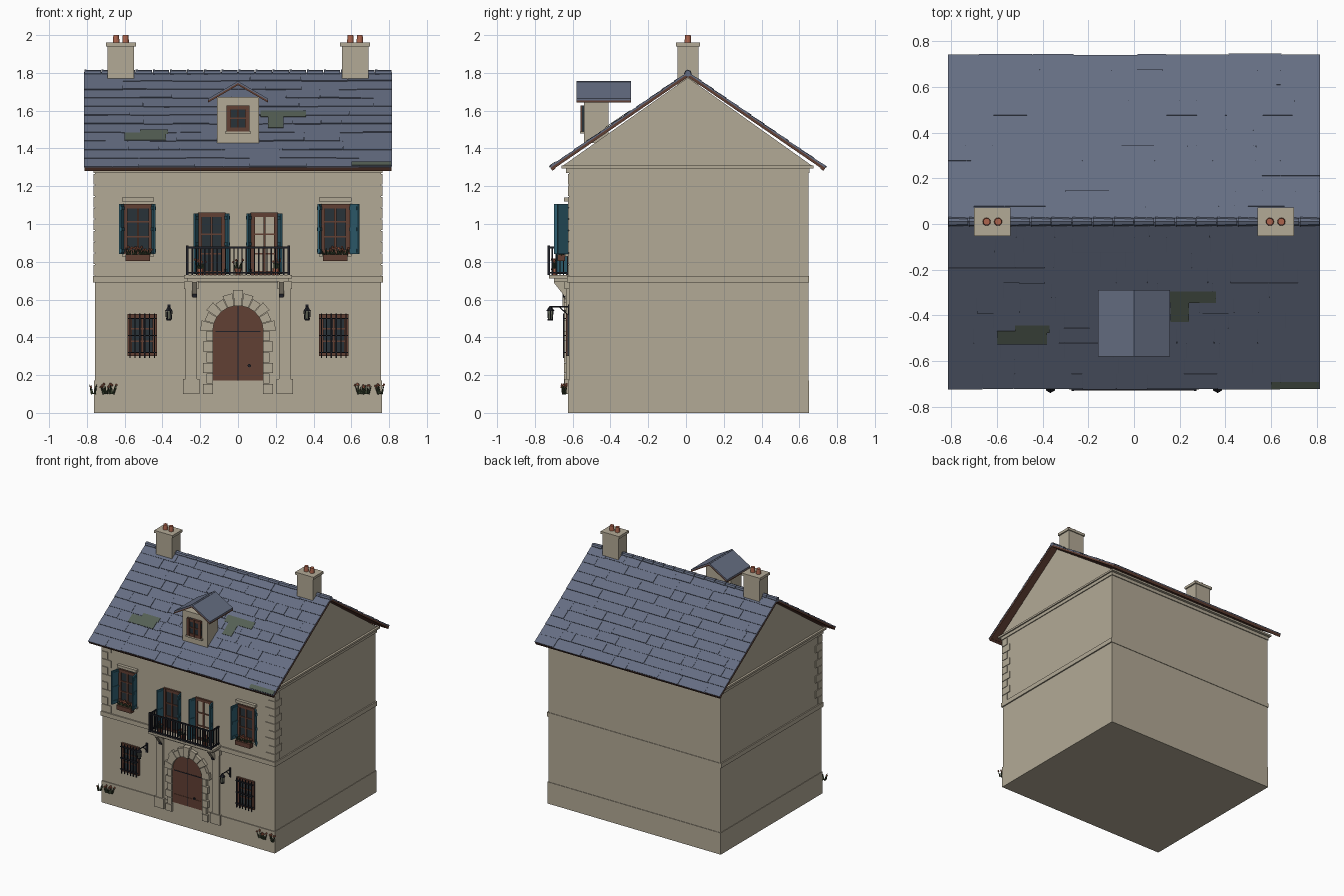
import bpy, bmesh, math, random
from mathutils import Matrix, Vector

random.seed(4)
if "Cube" in bpy.data.objects:
    bpy.data.objects.remove(bpy.data.objects["Cube"], do_unlink=True)

COLOURS = {
    "stone": (0.45, 0.40, 0.305), "slate": (0.13, 0.155, 0.225),
    "wood": (0.12, 0.05, 0.033), "iron": (0.013, 0.014, 0.02),
    "glass": (0.022, 0.032, 0.04), "shutter_blue": (0.03, 0.12, 0.17),
    "terracotta": (0.42, 0.13, 0.075), "moss": (0.09, 0.115, 0.09),
    "leaf": (0.035, 0.05, 0.025), "lamp_glow": (0.42, 0.45, 0.33)}
MATS = {}
for key, rgb in COLOURS.items():
    m = bpy.data.materials.new(key)
    m.use_nodes = True
    m.diffuse_color = (*rgb, 1)
    bsdf = m.node_tree.nodes["Principled BSDF"]
    bsdf.inputs["Base Color"].default_value = (*rgb, 1)
    bsdf.inputs["Roughness"].default_value = 0.8
    MATS[key] = m


class Part:
    """Collects primitives into one named object."""
    def __init__(self, name, mat="stone"):
        self.name, self.mat = name, mat
        self.bm, self.used = bmesh.new(), []

    def paint(self, verts, mat):
        mat = mat or self.mat
        if mat not in self.used:
            self.used.append(mat)
        for f in {f for v in verts for f in v.link_faces}:
            f.material_index = self.used.index(mat)

    def box(self, x, y, z, mat=None, M=Matrix()):
        size = Matrix.Diagonal((x[1] - x[0], y[1] - y[0], z[1] - z[0], 1))
        mid = Matrix.Translation((sum(x) / 2, sum(y) / 2, sum(z) / 2))
        self.paint(bmesh.ops.create_cube(self.bm, size=1, matrix=M @ mid @ size)["verts"], mat)

    def cone(self, a, b, r1, r2, mat=None, sides=10):
        a, b = Vector(a), Vector(b)
        rot = (b - a).to_track_quat('Z', 'Y').to_matrix().to_4x4()
        vs = bmesh.ops.create_cone(self.bm, cap_ends=True, segments=sides, radius1=r1, radius2=r2,
                                   depth=(b - a).length,
                                   matrix=Matrix.Translation((a + b) / 2) @ rot)["verts"]
        self.paint(vs, mat)

    def prism(self, pts, lo, hi, axis="y", mat=None):
        """Extrude a profile: (x, z) along y, or (y, z) along x."""
        place = (lambda p, d: (p[0], d, p[1])) if axis == "y" else (lambda p, d: (d, p[0], p[1]))
        ends = [[self.bm.verts.new(place(p, d)) for p in pts] for d in (lo, hi)]
        for e in ends:
            self.bm.faces.new(e)
        for i in range(len(pts)):
            j = (i + 1) % len(pts)
            self.bm.faces.new((ends[0][i], ends[0][j], ends[1][j], ends[1][i]))
        self.paint(ends[0] + ends[1], mat)

    def tuft(self, x, y, z, h, n, flower=False):
        for _ in range(n):
            dx, dy = random.uniform(-.02, .02), random.uniform(-.015, .015)
            tip = (x + dx * 1.5, y + dy, z + h * random.uniform(.6, 1))
            self.cone((x + dx * .6, y + dy * .5, z), tip, .006, .001, "leaf", 4)
            if flower and random.random() < .5:
                self.cone(tip, (tip[0], tip[1], tip[2] + .01), .007, .004, "terracotta", 5)

    def finish(self):
        bmesh.ops.recalc_face_normals(self.bm, faces=self.bm.faces)
        me = bpy.data.meshes.new(self.name)
        self.bm.to_mesh(me)
        self.bm.free()
        for k in self.used:
            me.materials.append(MATS[k])
        bpy.context.collection.objects.link(bpy.data.objects.new(self.name, me))


def sym(r):
    return (-r, r)


F = -.62  # front wall plane

# Walls, plinth, string course, cornice and gables
p = Part("walls")
p.box(sym(.758), (F, .648), (0, 1.28))
p.box(sym(.762), (F - .006, .652), (0, .172))
p.box(sym(.768), (F - .01, .652), (.69, .725))
p.box(sym(.765), (F - .015, .655), (1.27, 1.295))
p.box(sym(.775), (-.66, .675), (1.295, 1.31))
p.prism([(-.65, 1.31), (.665, 1.31), (.01, 1.775)], -.758, .758, "x")
p.finish()

# Alternating corner stones on the upper storey
p = Part("corner_stones")
for s in (-1, 1):
    for i in range(9):
        w, z = (.08, .05)[i % 2], .728 + i * .06
        p.box(sorted((s * (.758 - w), s * .764)), (F - .006, F + .13 - w), (z, z + .056))
p.finish()

# Main roof: boards below, slates in random lengths above
TILT, LEN = math.atan2(.5, .73), math.hypot(.5, .73)
slope = Matrix.Translation((0, -.73, 1.30)) @ Matrix.Rotation(TILT, 4, 'X')
centre = Matrix.Translation((0, .01, 0))
sides = [centre @ slope, centre @ Matrix.Rotation(math.pi, 4, 'Z') @ slope]
boards, slates = Part("roof_boards", "wood"), Part("roof_slates", "slate")
ROWS = 11
step = LEN / ROWS
for M in sides:
    boards.box(sym(.812), (.006, LEN), (-.018, -.004), M=M)
    boards.box(sym(.812), (.0, .02), (-.022, -.002), M=M)
    slates.box(sym(.813), (.002, LEN), (-.004, .002), M=M)
    for r in range(ROWS):
        x = -.815
        while x < .815:
            end = x + random.uniform(.1, .32)
            end = .815 if end > .75 else end
            lay = M @ Matrix.Translation((0, r * step, random.uniform(.003, .006))) @ Matrix.Rotation(-.04, 4, 'X')
            slates.box((x + .001, end - .001), (random.uniform(-.004, .004), step), (-.003, .002), M=lay)
            x = end
boards.finish()
slates.finish()

p = Part("roof_moss", "moss")
for x0, x1, v0, v1 in ((-.6, -.38, .24, .31), (-.52, -.37, .30, .34), (.12, .36, .46, .52),
                       (.16, .24, .36, .46), (.6, .81, .005, .04)):
    p.box((x0, x1), (v0, v1), (.007, .010), M=sides[0])
p.finish()

# Ridge tiles
p = Part("ridge_tiles", "slate")
for i in range(18):
    x = -.815 + i * 1.63 / 18
    p.cone((x + .002, .01, 1.797), (x + .0885, .01, 1.797), .02, .017, sides=8)
p.finish()

# Chimneys with pots
for s, side in ((-1, "right"), (1, "left")):
    p = Part(side + "_chimney")
    c = s * .62
    p.box((c - .07, c + .07), (-.045, .065), (1.72, 1.945))
    p.box((c - .08, c + .08), (-.053, .073), (1.94, 1.96))
    for d in (-.025, .025):
        p.cone((c + d, .01, 1.955), (c + d, .01, 2.0), .018, .015, "terracotta", 12)
    p.finish()


def casement(p, x, w, z0, z1, y, pane="glass", bars=2):
    """Timber frame with mullion and cross bars over a pane."""
    p.box((x - w, x + w), (y - .006, y + .01), (z0, z1), pane)
    t = .011
    for c in (x - w + t, x, x + w - t):
        p.box((c - t, c + t) if c != x else (c - .006, c + .006), (y - .014, y + .005), (z0, z1), "wood")
    for i in range(bars + 2):
        z = z0 + t + (z1 - z0 - 2 * t) * i / (bars + 1)
        h = t if i in (0, bars + 1) else .004
        p.box((x - w, x + w), (y - .013, y + .005), (z - h, z + h), "wood")


def shutter(p, hinge, way, z0, z1, angle, width=.07):
    """Leaf hinged at the wall, opened outward, with slat rails."""
    M = Matrix.Translation((hinge, F - .008, 0)) @ Matrix.Rotation(-way * math.radians(angle), 4, 'Z')
    p.box(sorted((0, way * width)), (-.005, .005), (z0, z1), "shutter_blue", M)
    for i in range(3):
        z = z0 + .01 + (z1 - z0 - .04) * i / 2
        p.box(sorted((way * .008, way * (width - .008))), (-.008, .008), (z, z + .018), "shutter_blue", M)


# Dormer
p = Part("dormer")
p.box(sym(.11), (-.54, -.41), (1.43, 1.672))
p.box(sym(.07), (-.56, -.53), (1.478, 1.49))
casement(p, 0, .06, 1.49, 1.628, -.545, bars=1)
for s in (-1, 1):
    for lift, mat in ((0, "wood"), (.01, "slate")):
        z = 1.648 + lift
        p.prism([(0, z + .087), (s * .158, z - .005), (s * .158, z + .006), (0, z + .098)], -.58, -.29, mat=mat)
p.cone((0, -.58, 1.749), (0, -.29, 1.749), .009, .009, "slate", 6)
p.finish()

# Upper windows with shutters and flower boxes
for x, side, a, b in ((-.53, "right", 75, 80), (.515, "left", 80, 48)):
    p = Part(side + "_upper_window")
    casement(p, x, .077, .84, 1.105, F - .002)
    p.box((x - .085, x + .085), (F - .025, F), (1.118, 1.14))
    p.box((x - .085, x + .085), (F - .02, F), (.828, .842))
    shutter(p, x - .077, -1, .84, 1.105, a)
    shutter(p, x + .077, 1, .84, 1.105, b)
    p.box((x - .065, x + .065), (F - .06, F - .02), (.803, .838), "wood")
    for i in range(5):
        p.tuft(x - .054 + i * .027, F - .04, .835, .04, 5, True)
    p.finish()

# Balcony doors
for x, side, pane in ((-.14, "right", "glass"), (.14, "left", "stone")):
    p = Part(side + "_balcony_door")
    casement(p, x, .073, .728, 1.06, F - .002, pane)
    shutter(p, x - .073, -1, .735, 1.055, 72, .06)
    shutter(p, x + .073, 1, .735, 1.055, 72, .06)
    p.finish()

# Balcony slab, brackets, railing and pots
p = Part("balcony")
p.box(sym(.285), (-.725, F), (.712, .73))
p.box(sym(.27), (-.70, F), (.695, .712))
for s in (-1, 1):
    p.prism([(F, .70), (-.70, .70), (-.70, .69), (-.645, .62), (F, .61)], s * .23 - .014, s * .23 + .014, "x")
    p.box((s * .23 - .012, s * .23 + .012), (-.652, -.64), (.612, .685), "iron")
p.finish()
p = Part("balcony_railing", "iron")
for z in (.742, .875):
    p.box(sym(.27), (-.73, -.72), (z - .005, z + .005))
    for s in (-1, 1):
        p.box(sorted((s * .262, s * .27)), (-.73, F), (z - .005, z + .005))
for i in range(25):
    x = -.264 + i * .022
    p.box((x - .003, x + .003), (-.728, -.722), (.73, .875))
for s in (-1, 1):
    for i in range(5):
        y = -.708 + i * .02
        p.box((s * .266 - .003, s * .266 + .003), (y - .003, y + .003), (.73, .875))
    p.box((s * .268 - .006, s * .268 + .006), (-.732, -.72), (.73, .885))
p.finish()
p = Part("balcony_pots", "terracotta")
for x in (-.2, 0, .2):
    p.cone((x, -.695, .73), (x, -.695, .765), .014, .02)
    p.tuft(x, -.695, .76, .05, 9, True)
p.finish()

# Arched door with stone surround
def arch(r, a, cz=.435):
    return (r * math.cos(a), cz + r * math.sin(a))


p = Part("front_door", "wood")
p.prism([(.135, .172), *[arch(.135, math.pi * i / 16) for i in range(17)], (-.135, .172)], F - .01, F + .01)
for z in (.24, .43):
    p.box(sym(.12), (F - .013, F), (z - .003, z + .003), "iron" if z > .3 else "wood")
p.box(sym(.002), (F - .014, F), (.172, .565), "iron")
p.cone((.06, F - .008, .25), (.06, F - .02, .25), .009, .009, "iron")
p.finish()
p = Part("door_surround")
for i in range(11):
    a0, a1 = math.pi * (i + .03) / 11, math.pi * (i + .97) / 11
    outer = .185 if i % 2 else .2
    p.prism([arch(.133, a0), arch(outer, a0), arch(outer, a1), arch(.133, a1)], F - .025, F)
p.prism([(-.018, .565), (.018, .565), (.027, .65), (-.027, .65)], F - .035, F)
for s in (-1, 1):
    for i in range(6):
        w, z = (.185, .168)[i % 2], .10 + i * .056
        p.box(sorted((s * .133, s * w)), (F - .025, F), (z, z + .053))
    p.box(sorted((s * .205, s * .29)), (F - .022, F), (.10, .18))
    p.box(sorted((s * .218, s * .277)), (F - .015, F), (.18, .66))
    p.box(sorted((s * .208, s * .287)), (F - .022, F), (.655, .695))
p.finish()

# Barred lower windows and wall lanterns
for s, side in ((-1, "right"), (1, "left")):
    p = Part(side + "_lower_window")
    x = s * .507
    casement(p, x, .077, .30, .523, F - .002)
    for i in range(6):
        c = x - .065 + i * .026
        p.box((c - .003, c + .003), (F - .03, F - .024), (.29, .525), "iron")
    for z in (.32, .41, .50):
        p.box((x - .075, x + .075), (F - .03, F - .012), (z - .003, z + .003), "iron")
    p.finish()
    p = Part(side + "_lantern", "iron")
    x, y = s * .366, -.718
    p.cone((x, F, .562), (x, y, .562), .004, .004, sides=6)
    p.cone((x, F, .515), (x, -.67, .56), .003, .003, sides=6)
    p.box((x - .008, x + .008), (F - .006, F), (.50, .575))
    p.cone((x, y, .54), (x, y, .566), .022, .004, sides=6)
    p.cone((x, y, .497), (x, y, .54), .012, .016, "lamp_glow", 6)
    p.cone((x, y, .488), (x, y, .497), .014, .014, sides=6)
    for i in range(6):
        a = i * math.pi / 3
        u, v = math.cos(a), math.sin(a)
        p.cone((x + .013 * u, y + .013 * v, .495), (x + .017 * u, y + .017 * v, .543), .0025, .0025, sides=4)
    p.finish()

# Weeds along the plinth
p = Part("weeds", "leaf")
for x in (-.765, -.70, -.67, .65, .68, .755):
    p.tuft(x, F - .025, .10, .05, 9, True)
p.finish()
